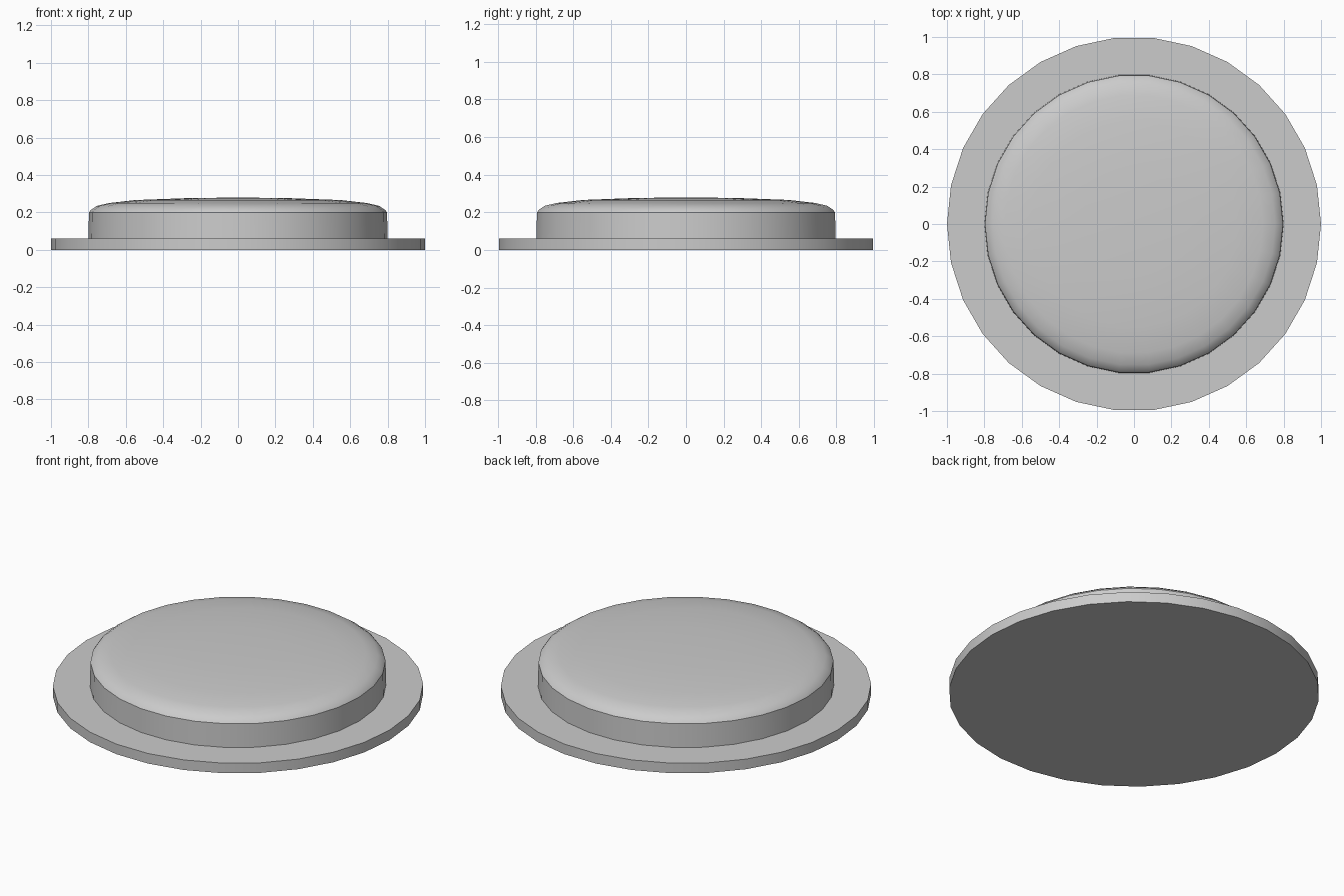
import bpy, bmesh, math

if "Cube" in bpy.data.objects:
    bpy.data.objects.remove(bpy.data.objects["Cube"])

SIDES = 30

def lathe(name, profile):
    # revolve an (r, z) outline running from bottom axis to top axis
    bm = bmesh.new()
    rings = []
    for r, z in profile:
        if r == 0:
            rings.append([bm.verts.new((0, 0, z))] * SIDES)
        else:
            rings.append([bm.verts.new((r * math.cos(2 * math.pi * i / SIDES),
                                        r * math.sin(2 * math.pi * i / SIDES), z))
                          for i in range(SIDES)])
    for a, b in zip(rings, rings[1:]):
        for i in range(SIDES):
            j = (i + 1) % SIDES
            bm.faces.new(list(dict.fromkeys((a[i], a[j], b[j], b[i]))))
    bmesh.ops.recalc_face_normals(bm, faces=bm.faces)
    mesh = bpy.data.meshes.new(name)
    bm.to_mesh(mesh)
    bm.free()
    obj = bpy.data.objects.new(name, mesh)
    bpy.context.collection.objects.link(obj)
    bpy.ops.object.select_all(action='DESELECT')
    obj.select_set(True)
    bpy.context.view_layer.objects.active = obj
    bpy.ops.object.shade_smooth_by_angle(angle=math.radians(30))
    return obj

# Flat base flange with a raised, softly domed cap, as one closed body
lathe("domed_cap_with_flange", [
    (0, 0), (1, 0), (1, 0.06),
    (0.8, 0.06), (0.797, 0.2), (0.787, 0.213),
    (0.755, 0.235), (0.69, 0.25), (0.55, 0.266), (0.28, 0.276), (0, 0.28)])
